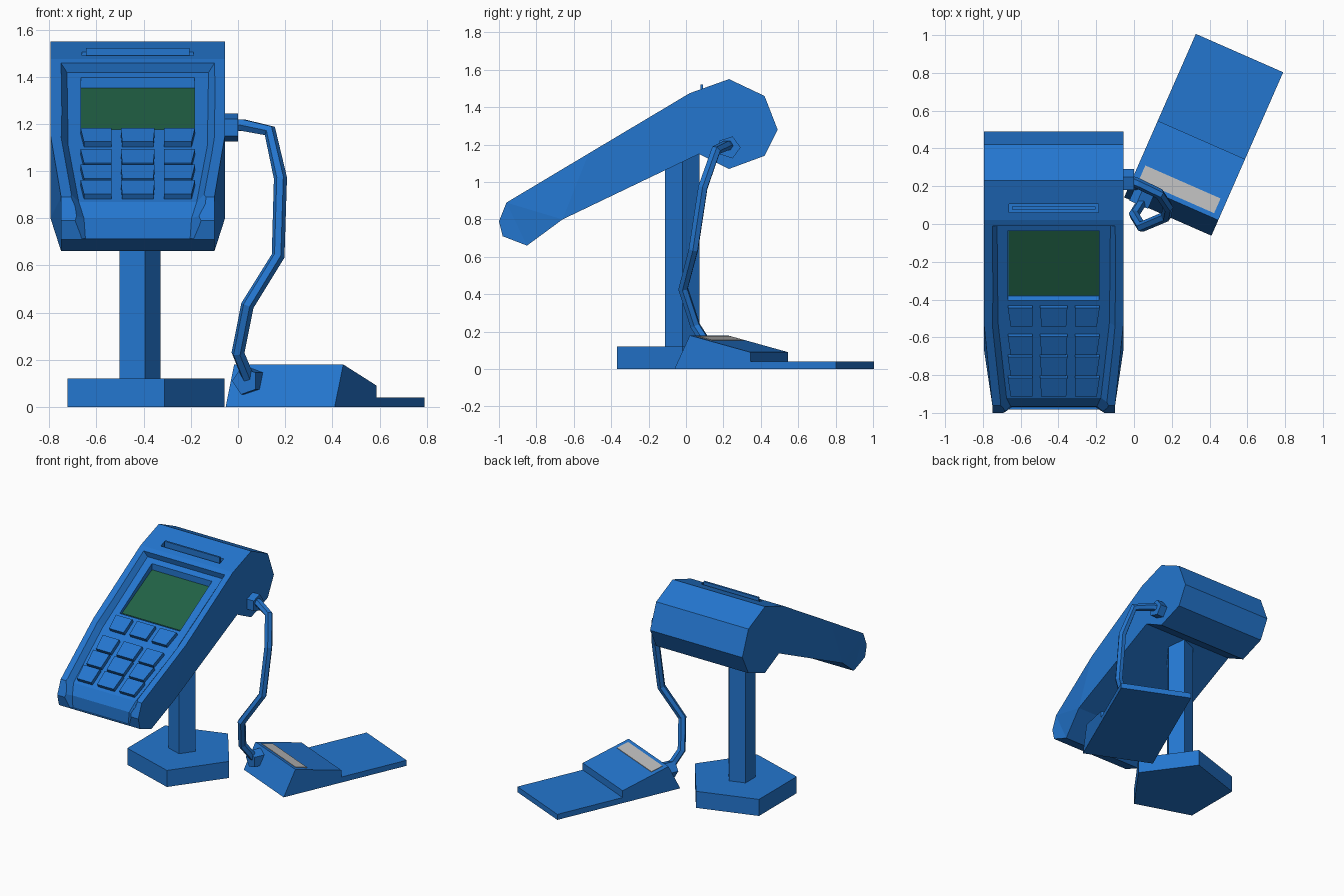
import bpy, bmesh
from math import cos, sin, tau
from mathutils import Vector

if "Cube" in bpy.data.objects:
    bpy.data.objects.remove(bpy.data.objects["Cube"])


def material(name, color):
    m = bpy.data.materials.new(name)
    m.diffuse_color = (*color, 1)
    m.use_nodes = True
    m.node_tree.nodes["Principled BSDF"].inputs["Base Color"].default_value = m.diffuse_color
    return m


BLUE = material("blue_plastic", (0.017, 0.18, 0.62))
GREEN = material("green_display", (0.015, 0.12, 0.06))
GREY = material("pale_strip", (0.5, 0.5, 0.5))
CX = -0.425  # centre line of the terminal


def make(name, verts, faces, mat=BLUE):
    bm = bmesh.new()
    vs = [bm.verts.new(v) for v in verts]
    for f in faces:
        bm.faces.new([vs[i] for i in f])
    bmesh.ops.recalc_face_normals(bm, faces=bm.faces)
    me = bpy.data.meshes.new(name)
    bm.to_mesh(me)
    bm.free()
    me.materials.append(mat)
    ob = bpy.data.objects.new(name, me)
    bpy.context.collection.objects.link(ob)
    return ob


def loft(name, rings, mat=BLUE):
    """Skin equal-length rings and cap both ends."""
    n, verts = len(rings[0]), [p for r in rings for p in r]
    faces = [[k * n + i, k * n + (i + 1) % n, (k + 1) * n + (i + 1) % n, (k + 1) * n + i]
             for k in range(len(rings) - 1) for i in range(n)]
    faces += [list(range(n)), list(range(len(verts) - n, len(verts)))]
    return make(name, verts, faces, mat)


def slab(name, profile, hw, mat=BLUE):
    """Extrude a (y, z) profile across the terminal."""
    return loft(name, [[(CX + s * hw, y, z) for y, z in profile] for s in (-1, 1)], mat)


def cut(target, cutter):
    cutter.hide_render = True
    mod = target.modifiers.new("cut", 'BOOLEAN')
    mod.operation, mod.solver, mod.object = 'DIFFERENCE', 'EXACT', cutter
    bpy.context.view_layer.objects.active = target
    bpy.ops.object.modifier_apply(modifier=mod.name)
    bpy.data.objects.remove(cutter)


def pentagon(c, r, u, v):
    c, u, v = Vector(c), Vector(u), Vector(v)
    return [c + r * (cos(tau * i / 5) * u + sin(tau * i / 5) * v) for i in range(5)]


# Terminal body: side profile, narrowed at the front end
W, N = 0.37, 0.325
prof = [(-.96, .89, N), (-1, .79, N), (-.98, .71, N), (-.85, .66, N), (-.66, .80, W),
        (.07, 1.15, W), (.23, 1.07, W), (.42, 1.14, W), (.49, 1.28, W), (.42, 1.46, W),
        (.23, 1.55, W), (.02, 1.475, W), (-.52, 1.153, W)]
n = len(prof)
verts = [(CX + s * w, y, z) for s in (-1, 1) for y, z, w in prof]
faces = [[i, (i + 1) % n, (i + 1) % n + n, i + n] for i in range(n)]
for o in (0, n):
    for f in ([0, 1, 2, 3], [0, 3, 4], [0, 4, 12], range(4, 13)):
        faces.append([i + o for i in f])
body = make("terminal_body", verts, faces)


def floor_z(y):
    return 1.418 + 0.597 * y


# Recessed face panel, open at the front (floor y, z, half width, outer y, z, half width)
stations = [(0, 1.418, .30, -.03, 1.535, .375), (-.52, floor_z(-.52), .295, -.58, 1.21, .385),
            (-.92, floor_z(-.92), .25, -1.0, .98, .36), (-.965, .80, .228, -1.08, .84, .36),
            (-.968, .715, .222, -1.08, .715, .36)]
cut(body, loft("panel_cutter", [
    [(CX - a, y, z), (CX + a, y, z), (CX + b, oy, oz), (CX - b, oy, oz)]
    for y, z, a, oy, oz, b in stations]))

# Screen pocket and paper slot
cut(body, slab("screen_cutter", [(-.035, 1.35), (-.38, 1.165), (-.41, 1.18),
                                 (-.41, 1.3), (-.035, 1.45)], .241))
cut(body, slab("slot_cutter", [(.06, 1.465), (.105, 1.465), (.105, 1.6), (.06, 1.6)], .237))
slab("screen", [(-.036, 1.345), (-.036, 1.353), (-.379, 1.169), (-.379, 1.161)], .24, GREEN)
slab("paper_tear_bar", [(.078, 1.455), (.092, 1.455), (.092, 1.522), (.078, 1.522)], .22)

# Keys: outer columns have a slanted outer edge
up = Vector((0, -.513, .859))
cols = [(-.243, -.112, -.228, -.112), (-.072, .072, -.066, .066), (.112, .243, .112, .228)]
for r, y in enumerate((-.43, -.58, -.69, -.80)):
    for c, (a, b, d, e) in enumerate(cols):
        yf = y - .098
        base = [Vector((CX + x, yy, floor_z(yy) - .004))
                for x, yy in ((a, y), (b, y), (e, yf), (d, yf))]
        loft(f"key_{r + 1}_{c + 1}", [base, [p + up * .03 for p in base]])

# Stand: pentagonal foot and post
X, Y, Z = (1, 0, 0), (0, 1, 0), (0, 0, 1)
for name, r, z0, z1 in (("stand_base", .368, 0, .12), ("stand_post", .097, .11, 1.2)):
    loft(name, [pentagon((-.425, -.02, z), r, X, Y) for z in (z0, z1)])

# Card reader, turned on the table (u along its length, v across)
corner = Vector((.41, -.062, 0))
U, V = Vector((.402, .9156, 0)), Vector((-.9156, .402, 0))


def reader_part(name, profile, v0, v1, mat=BLUE):
    loft(name, [[corner + U * u + V * v + Vector((0, 0, z)) for u, z in profile]
                for v in (v0, v1)], mat)


reader_part("card_reader", [(0, 0), (.945, 0), (.945, .04), (.443, .04), (.443, .09), (.09, .18)],
            0, .505)
reader_part("reader_strip", [(.115, .170), (.115, .177), (.2, .156), (.2, .149)], .035, .47, GREY)

# Cable plugs
loft("terminal_plug", [pentagon((x, .23, 1.185), .062, Y, Z) for x in (-.07, 0)])
loft("reader_plug", [pentagon(p, .06, V, Z) for p in ((.03, .10, .11), (.065, .18, .11))])

# Cable
path = [(-.02, .23, 1.195), (.02, .215, 1.195), (.135, .16, 1.17), (.18, .09, .97), (.17, .04, .64),
        (.04, -.015, .43), (0, .05, .23), (.045, .12, .12)]
cu = bpy.data.curves.new("cable", 'CURVE')
cu.dimensions, cu.bevel_depth, cu.bevel_resolution, cu.use_fill_caps = '3D', .028, 1, True
sp = cu.splines.new('POLY')
sp.points.add(len(path) - 1)
for p, co in zip(sp.points, path):
    p.co = (*co, 1)
cu.materials.append(BLUE)
cable = bpy.data.objects.new("cable", cu)
bpy.context.collection.objects.link(cable)
for s in cu.splines:
    s.use_smooth = False
